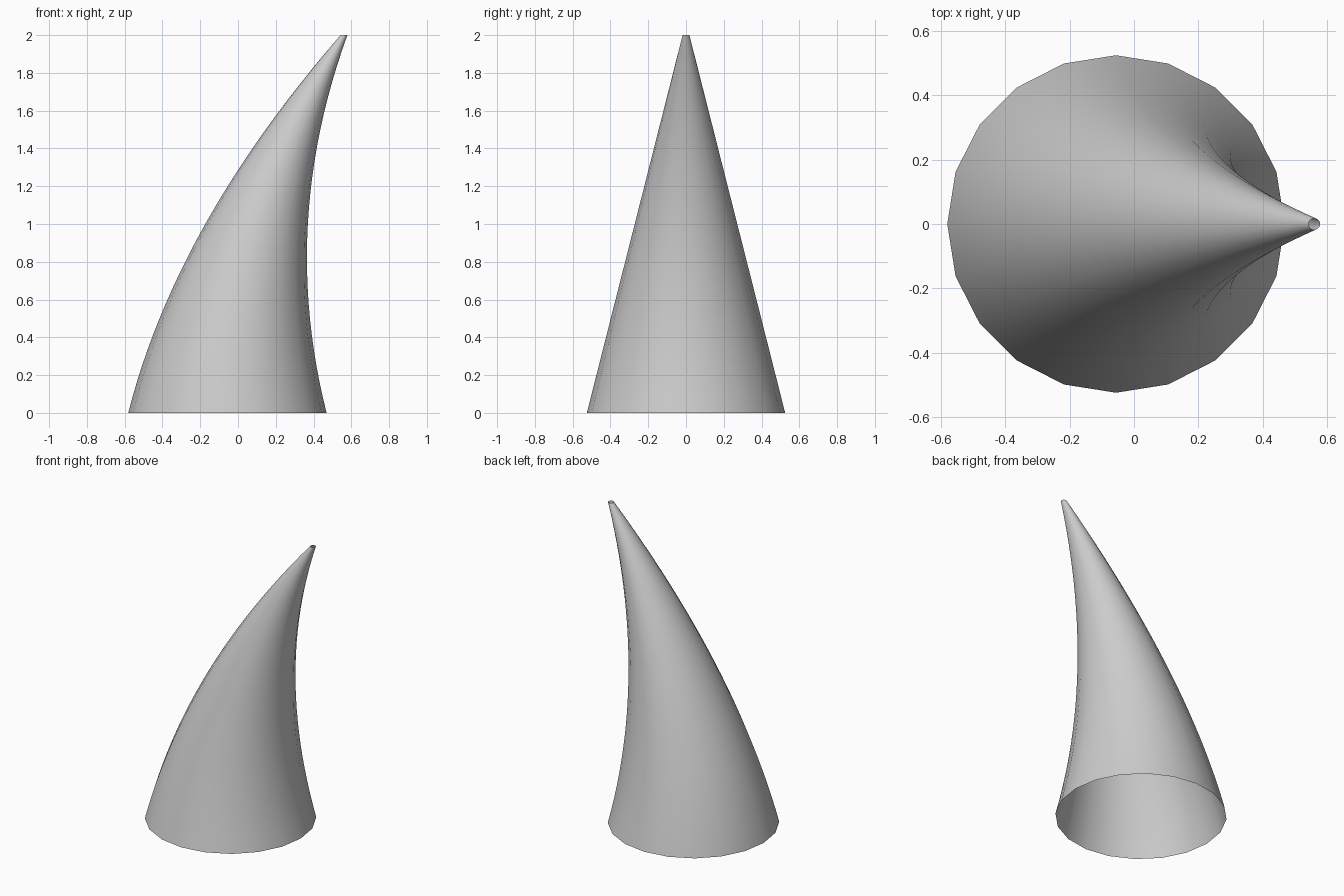
import bpy
import bmesh
import math

if "Cube" in bpy.data.objects:
    bpy.data.objects.remove(bpy.data.objects["Cube"])

SIDES, RINGS, HEIGHT = 20, 24, 2.0
BASE_RADIUS, TIP_RADIUS = 0.525, 0.018

# Horn shell: level rings that shrink evenly and drift sideways with height squared
bm = bmesh.new()
rings = []
for i in range(RINGS + 1):
    t = i / RINGS
    radius = BASE_RADIUS + (TIP_RADIUS - BASE_RADIUS) * t
    centre = -0.056 + 0.617 * t * t
    rings.append([bm.verts.new((centre + radius * math.cos(math.tau * k / SIDES),
                                radius * math.sin(math.tau * k / SIDES),
                                HEIGHT * t)) for k in range(SIDES)])

# Side walls, open at the base and the tip
for low, high in zip(rings, rings[1:]):
    for k in range(SIDES):
        n = (k + 1) % SIDES
        bm.faces.new((low[k], low[n], high[n], high[k])).smooth = True

mesh = bpy.data.meshes.new("horn")
bm.to_mesh(mesh)
bm.free()

grey = bpy.data.materials.new("light grey")
grey.diffuse_color = (0.6, 0.6, 0.6, 1)
grey.use_nodes = True
grey.node_tree.nodes["Principled BSDF"].inputs["Base Color"].default_value = grey.diffuse_color
mesh.materials.append(grey)

horn = bpy.data.objects.new("horn", mesh)
bpy.context.collection.objects.link(horn)
